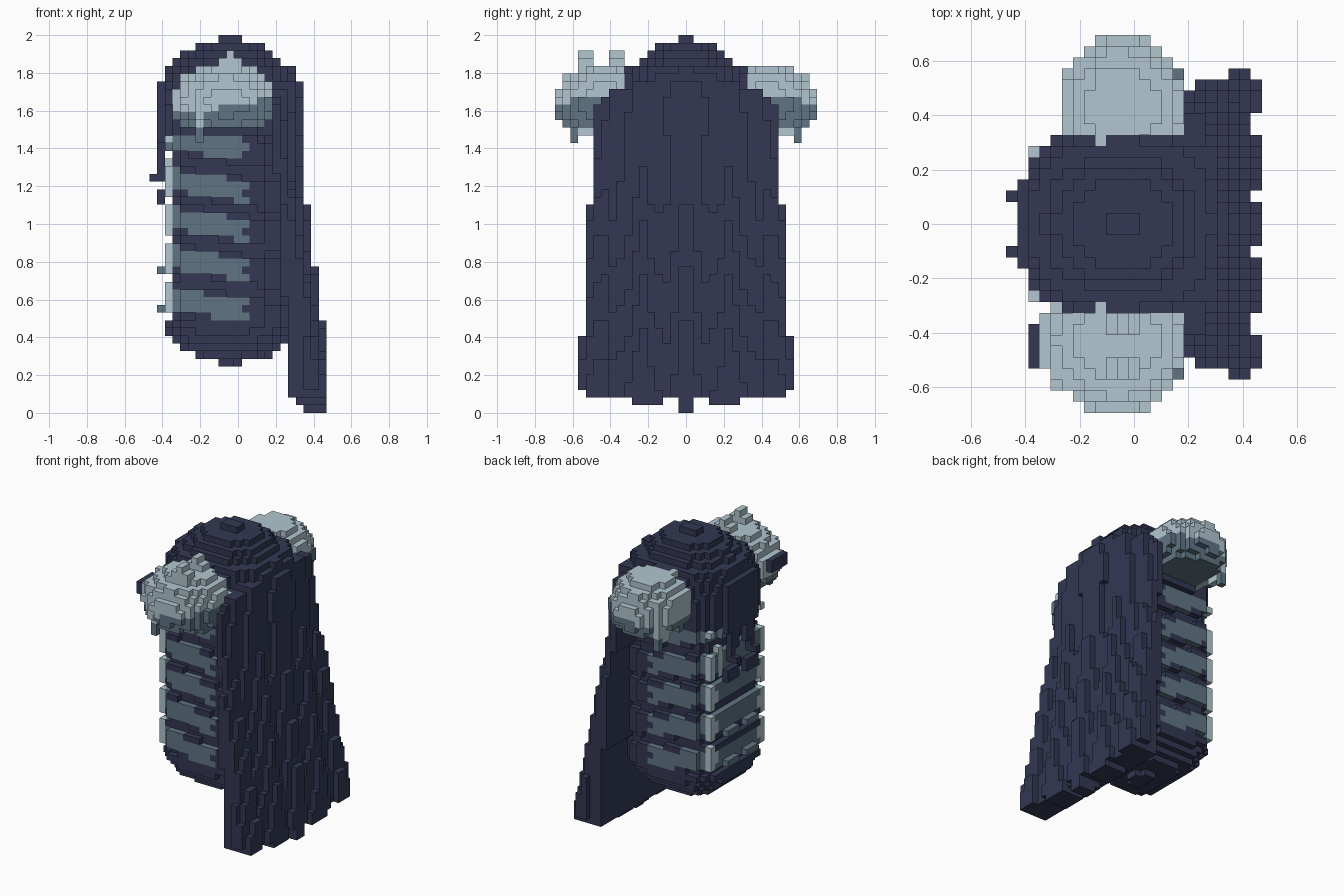
import bpy
import bmesh
from math import sin, cos, sqrt, pi
from mathutils import Vector

old = bpy.data.objects.get("Cube")
if old:
    bpy.data.objects.remove(old, do_unlink=True)

V = 2 / 49            # block size
NX, NY, NZ = 23, 34, 49


def material(name, rgb):
    m = bpy.data.materials.new(name)
    m.use_nodes = True
    m.diffuse_color = (*rgb, 1)
    m.node_tree.nodes["Principled BSDF"].inputs["Base Color"].default_value = (*rgb, 1)
    return m


MATS = [material("dark_navy", (.033, .039, .088)),
        material("slate", (.115, .178, .23)),
        material("pale_grey", (.44, .565, .63))]
NAVY, SLATE, PALE = range(3)

cells = {}            # grid cell -> (part, colour)
centres = [(i, j, k) for i in range(NX) for j in range(NY) for k in range(NZ)]


def fill(part, rule):
    """Claim every free block for which the rule gives a colour."""
    for c in centres:
        if c not in cells:
            colour = rule((c[0] - 11) * V, (c[1] - 16.5) * V, (c[2] + .5) * V)
            if colour is not None:
                cells[c] = (part, colour)


# Hood: dome with a straight, slightly squared collar
def hood(x, y, z):
    if z > 1.47:
        h = max(0, z - 1.6) / .385
        power, ry = (2, .35) if z > 1.84 else (2.5, .36)
        if abs((x + .045) / .387) ** power + abs(y / ry) ** power + h * h < 1:
            return NAVY


# Mask: thin ragged curtain hanging from the hood, with two tusks
def mask(x, y, z):
    a = abs(y)
    if -.43 < x < -.39 and a < .16 and 1.36 + .09 * cos(a * 40) < z < 1.76:
        return NAVY
    if x < -.39 and .08 < a < .12 and 1.23 < z < (1.27 if x < -.43 else 1.36):
        return NAVY


# Body: box rounded towards the back, with sloping rib bands and a rounded base
RIBS = (.57, .79, 1.0, 1.2, 1.42)


def rib_distance(x, z):
    return min(abs(z + .17 * (x + .15) - r) for r in RIBS)


def body(x, y, z):
    if not .25 < z < 1.55:
        return None
    gap = rib_distance(x, z)
    taper = sqrt(1 - (max(0, .52 - z) / .26) ** 2)
    rx, ry = (.36, .335) if gap < .075 or z < .5 else (.325, .3)
    if z > 1.3:
        rx = min(rx, .335)
    power = 4 if x < -.04 else 2.5
    if abs((x + .04) / (rx * taper)) ** power + abs(y / (ry * taper)) ** power < 1:
        return SLATE if gap < .058 and z < 1.48 and x < .06 + .03 * sin(31 * z) else NAVY


# Rib studs: small bumps on the front of the ribs
def studs(x, y, z):
    if -.43 < x < -.39 and .05 < abs(y) < .16:
        if any(abs(z - h) < .02 for h in (.55, .76)):
            return SLATE
        if abs(z - 1.15) < .04:
            return NAVY


# Rib tips: pale blocks at the front corners and one hanging upright
def rib_tips(x, y, z):
    a = abs(y)
    if not -.39 < x < -.35:
        return None
    if .25 < a < .29 and (1.43 < z < 1.48 or .49 < z < 1.33 and rib_distance(x, z) < .08):
        return PALE
    if .2 < a < .25 and .49 < z < 1.1 and rib_distance(x, z) < .04:
        return PALE
    if .16 < y < .2 and 1.15 < z < 1.36:
        return PALE


# Cape: flared slab with stepped vertical folds
def cape(x, y, z):
    a = abs(y)
    half = .49 if z > 1.1 else .53 if z > .4 else .572
    bottom = 0 if a < .04 else .04 if .14 < a < .28 else .13 if a > .53 else .08
    if a > half or z < bottom or z > min(1.75, 1.8 - .7 * a * a):
        return None
    fold = .2 * cos(a * 2 * pi / .235) + .05 * sin(a * 61)
    outer = .33 + .127 * max(0, 1.19 + fold - z) - .3 * z * a * a
    inner = .185 + .06 * (1.6 - z)
    if z < .08:
        inner = .35 if z < .04 else .31
    if a > .53:
        inner, outer = .35, min(outer, .43)
    # keep at least one block where the slab is thinnest
    if inner < x < max(inner + V, min(outer, .46)):
        return NAVY


# Shoulder guards: rounded domes, pale above and slate below, with drips
def shoulder(side):
    reach = .31 if side < 0 else .24

    def rule(x, y, z):
        y = y * side
        rx = reach if x < -.045 else .24
        dome = ((x + .045) / rx) ** 2 + ((y - .43) / .265) ** 2
        drip = abs(x + .2) < .03
        if y > .3 and z > 1.5 and dome + ((z - 1.645) / .21) ** 2 < 1:
            low = 1.5 if drip else 1.6 if x < -.1 else 1.645 if x < .1 else 1.68
            return PALE if z > low else SLATE
        if drip and .57 < y < .61 and 1.43 < z < 1.66:
            return PALE if z > 1.5 else SLATE
        if drip and .49 < y < .57 and 1.48 < z < 1.64:
            return PALE
    return rule


# Horns: stubs on top of and in front of the right shoulder guard
def horns(x, y, z):
    width = .07 if z < 1.88 else .03
    if abs(x + .04) < width and 1.76 < z < 1.92 and (-.57 < y < -.49 or -.41 < y < -.33):
        return PALE
    if -.39 < x < -.3 and -.53 < y < -.37 and 1.63 < z < 1.72:
        return NAVY


fill("rib_tips", rib_tips)
fill("hood", hood)
fill("mask", mask)
fill("left_shoulder_guard", shoulder(1))
fill("right_shoulder_guard", shoulder(-1))
fill("horns", horns)
fill("body", body)
fill("rib_studs", studs)
fill("cape", cape)

# Outward block sides, wound counter-clockwise
SIDES = []
for axis in range(3):
    for s in (-1, 1):
        n, u, w = [0] * 3, [0] * 3, [0] * 3
        n[axis], u[(axis + 1) % 3], w[(axis + 2) % 3] = s, s, 1
        SIDES.append((Vector(n), Vector(u), Vector(w)))


def build(part):
    """Mesh the exposed sides of one part's blocks."""
    bm = bmesh.new()
    corners = {}

    def corner(p):
        key = tuple(round(c * 2) for c in p)
        if key not in corners:
            corners[key] = bm.verts.new(p * V)
        return corners[key]

    for c, (owner, colour) in cells.items():
        if owner != part:
            continue
        mid = Vector((c[0] - 11, c[1] - 16.5, c[2] + .5))
        for n, u, w in SIDES:
            if tuple(int(a + b) for a, b in zip(c, n)) in cells:
                continue
            ring = [mid + (n + a * u + b * w) / 2
                    for a, b in ((-1, -1), (1, -1), (1, 1), (-1, 1))]
            face = bm.faces.new([corner(p) for p in ring])
            face.material_index = colour
    mesh = bpy.data.meshes.new(part)
    bm.to_mesh(mesh)
    bm.free()
    for m in MATS:
        mesh.materials.append(m)
    bpy.context.collection.objects.link(bpy.data.objects.new(part, mesh))


for part in dict.fromkeys(owner for owner, _ in cells.values()):
    build(part)
